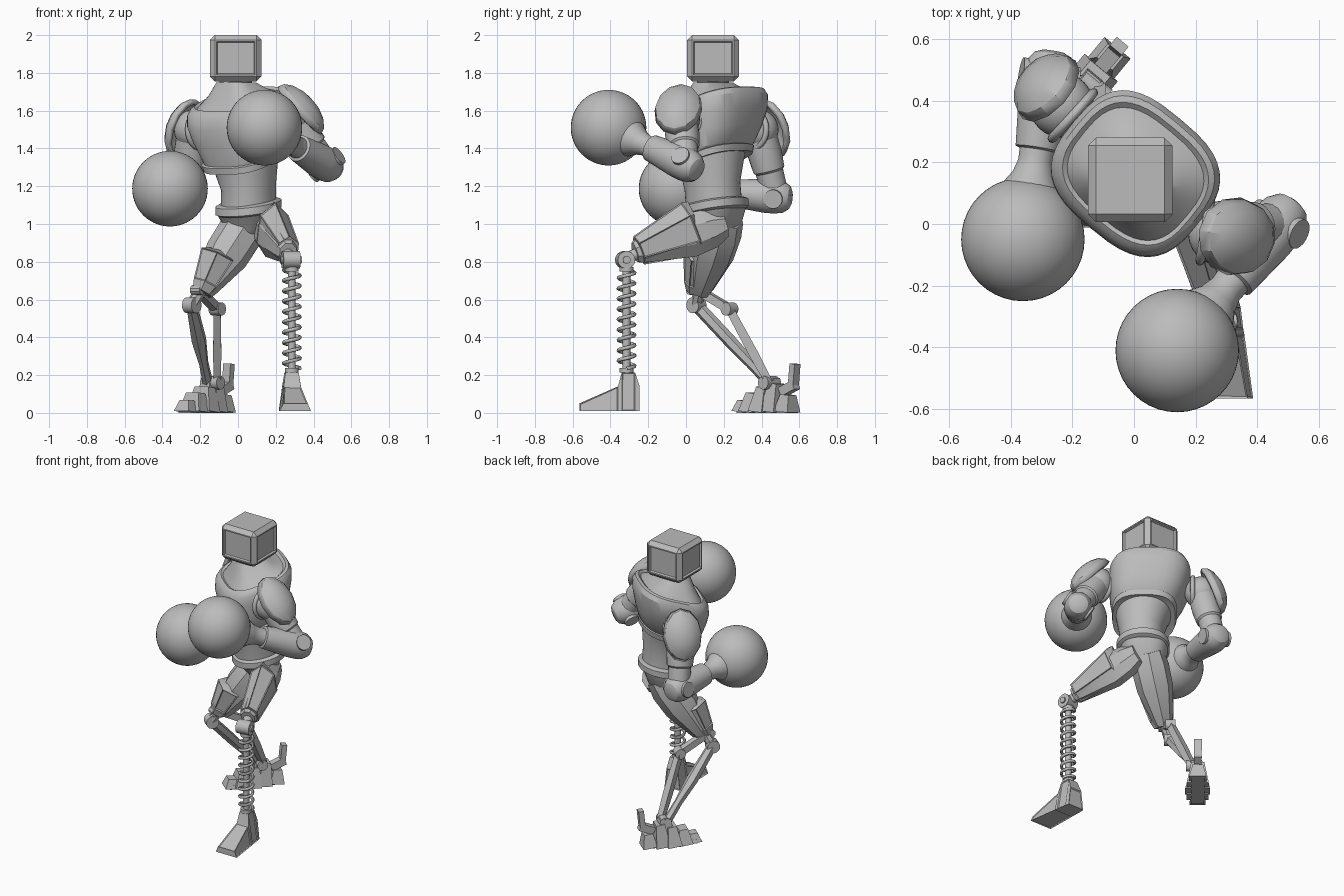
import bpy, bmesh, math
from mathutils import Vector as V, Matrix

if "Cube" in bpy.data.objects:
    bpy.data.objects.remove(bpy.data.objects["Cube"])

grey = bpy.data.materials.new("plain grey")
grey.use_nodes = True
COL = (0.5, 0.5, 0.5, 1)
grey.diffuse_color = COL
grey.node_tree.nodes["Principled BSDF"].inputs["Base Color"].default_value = COL

UP = V((0, 0, 1))
SIDE = V((0.77, -0.64, 0))      # chest axis towards the left shoulder
FRONT = V((-0.64, -0.77, 0))    # direction the chest faces


def finish(ob, angle=32):
    ob.data.materials.clear()
    ob.data.materials.append(grey)
    bpy.ops.object.select_all(action='DESELECT')
    ob.select_set(True)
    bpy.context.view_layer.objects.active = ob
    bpy.ops.object.shade_smooth_by_angle(angle=math.radians(angle))
    return ob


def make(name, bm, angle=32):
    bmesh.ops.recalc_face_normals(bm, faces=bm.faces)
    me = bpy.data.meshes.new(name)
    bm.to_mesh(me)
    bm.free()
    ob = bpy.data.objects.new(name, me)
    bpy.context.collection.objects.link(ob)
    return finish(ob, angle)


def loft(name, rings, panel=0):
    """Skin a list of point rings; optionally sink a panel into each big face."""
    bm = bmesh.new()
    rows = [[bm.verts.new(p) for p in r] for r in rings]
    n = len(rows[0])
    for a, b in zip(rows, rows[1:]):
        for i in range(n):
            bm.faces.new((a[i], a[(i + 1) % n], b[(i + 1) % n], b[i]))
    bm.faces.new(rows[0][::-1])
    bm.faces.new(rows[-1])
    bmesh.ops.recalc_face_normals(bm, faces=bm.faces)
    if panel:
        big = [f for f in bm.faces if len(f.verts) == 4 and f.calc_area() > panel]
        bmesh.ops.inset_individual(bm, faces=big, thickness=0.008, depth=-0.005)
    return make(name, bm)


def limb(name, a, b, profile, n=16, panel=0):
    """Tube from a to b; profile rows are (fraction, half width, half height)."""
    a, b = V(a), V(b)
    ax = (b - a).normalized()
    s = ax.cross(UP if abs(ax.z) < 0.99 else V((0, 1, 0))).normalized()
    u = s.cross(ax)
    ang = [(i + 0.5) * math.tau / n for i in range(n)]
    k = 1 / math.cos(math.pi / n)
    return loft(name, [[a + (b - a) * t + s * (w * k * math.cos(q)) + u * (h * k * math.sin(q))
                        for q in ang] for t, w, h in profile], panel)


def rod(name, a, b, r, n=12):
    return limb(name, a, b, [(0, r, r), (1, r, r)], n)


def body(name, rows, n=40, power=2.5):
    """Loft of rounded sections: (z, x, y, half width, half depth, forward tilt)."""
    rings = []
    for z, x, y, w, d, tilt in rows:
        ring = []
        for i in range(n):
            c, s = math.cos(i * math.tau / n), math.sin(i * math.tau / n)
            c = math.copysign(abs(c) ** (2 / power), c) * w
            s = math.copysign(abs(s) ** (2 / power), s) * d
            ring.append(V((x, y, z - tilt * s)) + SIDE * c + FRONT * s)
        rings.append(ring)
    return loft(name, rings)


def ball(name, c, r, seg=24, rings=16):
    bm = bmesh.new()
    bmesh.ops.create_uvsphere(bm, u_segments=seg, v_segments=rings, radius=r,
                              matrix=Matrix.Translation(c))
    return make(name, bm)


def box(name, c, size, yaw=0, pitch=0, taper=1.0):
    bm = bmesh.new()
    bmesh.ops.create_cube(bm, size=1)
    for v in bm.verts:
        if v.co.z > 0:
            v.co.x *= taper
            v.co.y *= taper
    bm.transform(Matrix.Translation(c) @ Matrix.Rotation(yaw, 4, 'Z')
                 @ Matrix.Rotation(pitch, 4, 'X') @ Matrix.Diagonal((*size, 1)))
    return make(name, bm)


def torus(name, c, axis, big, small):
    bpy.ops.mesh.primitive_torus_add(location=c, major_radius=big, minor_radius=small,
                                     major_segments=28, minor_segments=8,
                                     rotation=V(axis).to_track_quat('Z', 'Y').to_euler())
    ob = bpy.context.object
    ob.name = name
    finish(ob, 50)


# head: bevelled box with sunken panels
bm = bmesh.new()
bmesh.ops.create_cube(bm, size=1)
bm.transform(Matrix.Translation((-0.012, 0.143, 1.878)) @ Matrix.Diagonal((0.274, 0.274, 0.245, 1)))
bmesh.ops.bevel(bm, geom=bm.edges[:], offset=0.026, segments=1, affect='EDGES')
bm.normal_update()
faces = [f for f in bm.faces if f.calc_area() > 0.02 and abs(f.normal.z) < 0.5]
bmesh.ops.inset_individual(bm, faces=faces, thickness=0.012, depth=0)
bmesh.ops.inset_individual(bm, faces=faces, thickness=0.008, depth=-0.012)
make("head", bm, 20)

# torso: pelvis, belt, waist, chest with sloping collar, neck
body("pelvis", [(0.9, 0.03, 0.16, 0.04, 0.05, 0), (0.98, 0.05, 0.17, 0.12, 0.1, 0),
                (1.07, 0.05, 0.155, 0.155, 0.15, 0.15)])
body("belt", [(1.06, 0.055, 0.155, 0.15, 0.15, 0.18), (1.07, 0.055, 0.155, 0.17, 0.17, 0.18),
              (1.11, 0.055, 0.155, 0.17, 0.17, 0.18), (1.12, 0.055, 0.155, 0.15, 0.15, 0.18)], power=2.2)
body("waist", [(1.08, 0.055, 0.15, 0.14, 0.15, 0.15), (1.2, 0.056, 0.14, 0.14, 0.148, 0.2),
               (1.3, 0.045, 0.14, 0.165, 0.162, 0.3), (1.38, 0.03, 0.14, 0.19, 0.17, 0.3)], power=2.1)
body("chest", [(1.33, 0.035, 0.14, 0.18, 0.165, 0.35), (1.325, 0.035, 0.14, 0.2, 0.185, 0.35),
               (1.36, 0.03, 0.14, 0.208, 0.19, 0.35), (1.365, 0.03, 0.14, 0.195, 0.18, 0.35),
               (1.38, 0.03, 0.14, 0.205, 0.187, 0.3), (1.47, 0.015, 0.15, 0.238, 0.212, 0.25),
               (1.56, 0.005, 0.162, 0.26, 0.228, 0.28), (1.625, 0.005, 0.165, 0.26, 0.227, 0.32),
               (1.655, 0.005, 0.165, 0.245, 0.21, 0.34), (1.663, 0.005, 0.163, 0.228, 0.192, 0.34),
               (1.652, 0.005, 0.162, 0.214, 0.178, 0.34), (1.695, 0, 0.15, 0.15, 0.13, 0.2),
               (1.75, -0.01, 0.143, 0.095, 0.092, 0)], power=2.9)
rod("neck", (-0.012, 0.143, 1.7), (-0.012, 0.143, 1.78), 0.085, 24)


# arms: shoulder, upper arm, pad, elbow, forearm, round glove
def arm(tag, shoulder, elbow, glove, pad_at, pad_dir):
    sh, el, gl = V(shoulder), V(elbow), V(glove)
    out = V(pad_dir).normalized()
    flat = V((out.x, out.y, 0)).normalized()
    ball(tag + "_shoulder", sh, 0.105)
    torus(tag + "_shoulder_ring", sh - flat * 0.05, flat, 0.1, 0.015)
    limb(tag + "_upper_arm", sh, el, [(0, 0.085, 0.085), (0.35, 0.09, 0.09), (0.6, 0.083, 0.083),
                                      (0.63, 0.073, 0.073), (1, 0.07, 0.07)], 20)
    hinge = (gl - el).cross(sh - el).normalized()
    rod(tag + "_elbow", el - hinge * 0.093, el + hinge * 0.093, 0.05, 20)
    limb(tag + "_forearm", el, gl, [(-0.16, 0.035, 0.035), (-0.14, 0.06, 0.06), (-0.08, 0.082, 0.082),
                                    (0, 0.09, 0.09), (0.1, 0.09, 0.09), (0.44, 0.072, 0.072),
                                    (0.45, 0.058, 0.058), (0.52, 0.056, 0.056), (0.6, 0.068, 0.068),
                                    (0.68, 0.095, 0.095), (0.75, 0.1, 0.1)], 20)
    ball(tag + "_glove", gl, 0.2, 40, 28)
    bm = bmesh.new()
    bmesh.ops.create_uvsphere(bm, u_segments=12, v_segments=8, radius=1)
    bmesh.ops.delete(bm, geom=[v for v in bm.verts if v.co.z < -0.1], context='VERTS')
    bm.transform(Matrix.Translation(pad_at) @ out.to_track_quat('Z', 'Y').to_matrix().to_4x4()
                 @ Matrix.Diagonal((0.128, 0.172, 0.09, 1)))
    pad = make(tag + "_shoulder_pad", bm, 25)
    pad.modifiers.new("thickness", 'SOLIDIFY').thickness = 0.025


arm("left", (0.28, -0.03, 1.56), (0.465, 0.0, 1.315), (0.14, -0.41, 1.51),
    (0.325, -0.04, 1.6), (0.7, -0.12, 0.65))
arm("right", (-0.235, 0.385, 1.5), (-0.275, 0.475, 1.145), (-0.36, -0.05, 1.187),
    (-0.275, 0.435, 1.5), (-0.64, 0.58, 0.35))

# left leg: thigh, knee, spring shin
limb("left_thigh", (0.13, 0.2, 1.0), (0.265, -0.27, 0.85),
     [(0, 0.06, 0.07), (0.15, 0.072, 0.105), (0.4, 0.074, 0.118), (0.97, 0.052, 0.062),
      (1, 0.045, 0.05)], 8)
limb("left_thigh_plate", (0.175, 0.06, 0.99), (0.265, -0.25, 0.86),
     [(0, 0.03, 0.12), (0.1, 0.08, 0.128), (1, 0.056, 0.07)], 6, 0.012)
rod("left_knee_link", (0.25, -0.22, 0.86), (0.28, -0.32, 0.815), 0.03)
rod("left_knee", (0.235, -0.33, 0.81), (0.325, -0.315, 0.81), 0.046, 20)
rod("left_knee_pin", (0.225, -0.332, 0.81), (0.335, -0.313, 0.81), 0.02)
rod("spring_core", (0.285, -0.315, 0.2), (0.285, -0.315, 0.8), 0.02)
for z in (0.225, 0.76):
    rod("spring_seat", (0.285, -0.315, z - 0.012), (0.285, -0.315, z + 0.012), 0.036, 20)
TURNS, STEP = 9.5, 16
count = int(TURNS * STEP)
curve = bpy.data.curves.new("spring", 'CURVE')
curve.dimensions = '3D'
curve.bevel_depth = 0.01
curve.bevel_resolution = 1
line = curve.splines.new('POLY')
line.points.add(count)
for i, p in enumerate(line.points):
    q = i * math.tau / STEP
    p.co = (0.285 + 0.043 * math.cos(q), -0.315 + 0.043 * math.sin(q), 0.235 + 0.52 * i / count, 1)
spring = bpy.data.objects.new("spring", curve)
bpy.context.collection.objects.link(spring)
bpy.ops.object.select_all(action='DESELECT')
spring.select_set(True)
bpy.context.view_layer.objects.active = spring
bpy.ops.object.convert(target='MESH')
finish(bpy.context.object, 60)

# left foot: wedge sections (y, half width at base, half width on top, height)
rings = []
for y, base, top, h in [(-0.245, 0.06, 0.045, 0.14), (-0.27, 0.065, 0.035, 0.215),
                        (-0.34, 0.068, 0.035, 0.215), (-0.36, 0.07, 0.045, 0.14),
                        (-0.565, 0.082, 0.065, 0.05)]:
    x = 0.283 - (y + 0.3) * 0.08
    rings.append([(x - base, y, 0.01), (x + base, y, 0.01), (x + top, y, h), (x - top, y, h)])
loft("left_foot", rings, 0.011)

# right leg: thigh, knee links, twin shin rods
limb("right_thigh", (0.06, 0.2, 1.03), (-0.185, 0.075, 0.64),
     [(0, 0.1, 0.09), (0.2, 0.112, 0.112), (0.5, 0.107, 0.11), (0.93, 0.06, 0.06),
      (1, 0.045, 0.05)], 8)
limb("right_knee_guard", (-0.1, 0.1, 0.85), (-0.195, 0.055, 0.64),
     [(0, 0.06, 0.05), (0.1, 0.098, 0.09), (0.8, 0.068, 0.062), (1, 0.05, 0.045)], 6, 0.012)
knee, rear, ankle = V((-0.245, 0.055, 0.57)), V((-0.11, 0.23, 0.55)), V((-0.13, 0.44, 0.16))
rod("right_knee_link", (-0.19, 0.075, 0.66), knee, 0.03, 8)
rod("right_rear_link", (-0.2, 0.08, 0.64), rear, 0.022, 4)
for name, p, r in (("front", knee, 0.042), ("rear", rear, 0.034)):
    rod("right_%s_joint" % name, p - SIDE * 0.032, p + SIDE * 0.032, r, 16)
rod("right_knee_pin", (-0.24, 0.055, 0.65), (-0.19, 0.02, 0.65), 0.025, 10)
limb("right_front_shin", knee, ankle + V((-0.03, 0, 0)),
     [(0, 0.025, 0.03), (0.45, 0.036, 0.03), (0.75, 0.022, 0.025), (1, 0.025, 0.025)], 6)
limb("right_rear_shin", rear, ankle + V((0.02, 0, 0)),
     [(0, 0.018, 0.022), (0.6, 0.022, 0.025), (1, 0.018, 0.02)], 4)
rod("right_ankle", ankle - SIDE * 0.05, ankle + SIDE * 0.05, 0.035, 16)

# right foot: row of overlapping plates from toe to heel
YAW = -math.atan2(0.64, 0.77)
foot = V((-0.17, 0.43, 0))
for along, width, height in [(0.155, 0.1, 0.06), (0.09, 0.14, 0.1), (0.015, 0.16, 0.13),
                             (-0.06, 0.14, 0.15), (-0.14, 0.11, 0.09)]:
    box("right_foot_plate", foot + FRONT * along + UP * (height / 2 + 0.006),
        (width, 0.095, height), YAW, -0.1, 0.6)
box("right_sole", foot + UP * 0.015, (0.085, 0.35, 0.03), YAW)
box("right_ankle_block", foot - FRONT * 0.03 + UP * 0.14, (0.08, 0.1, 0.09), YAW, 0, 0.7)
box("right_heel_bar", foot - FRONT * 0.15 + UP * 0.13, (0.05, 0.1, 0.05), YAW, 0.4)
box("right_heel_spur", foot - FRONT * 0.185 + UP * 0.2, (0.05, 0.035, 0.12), YAW, -0.1)
